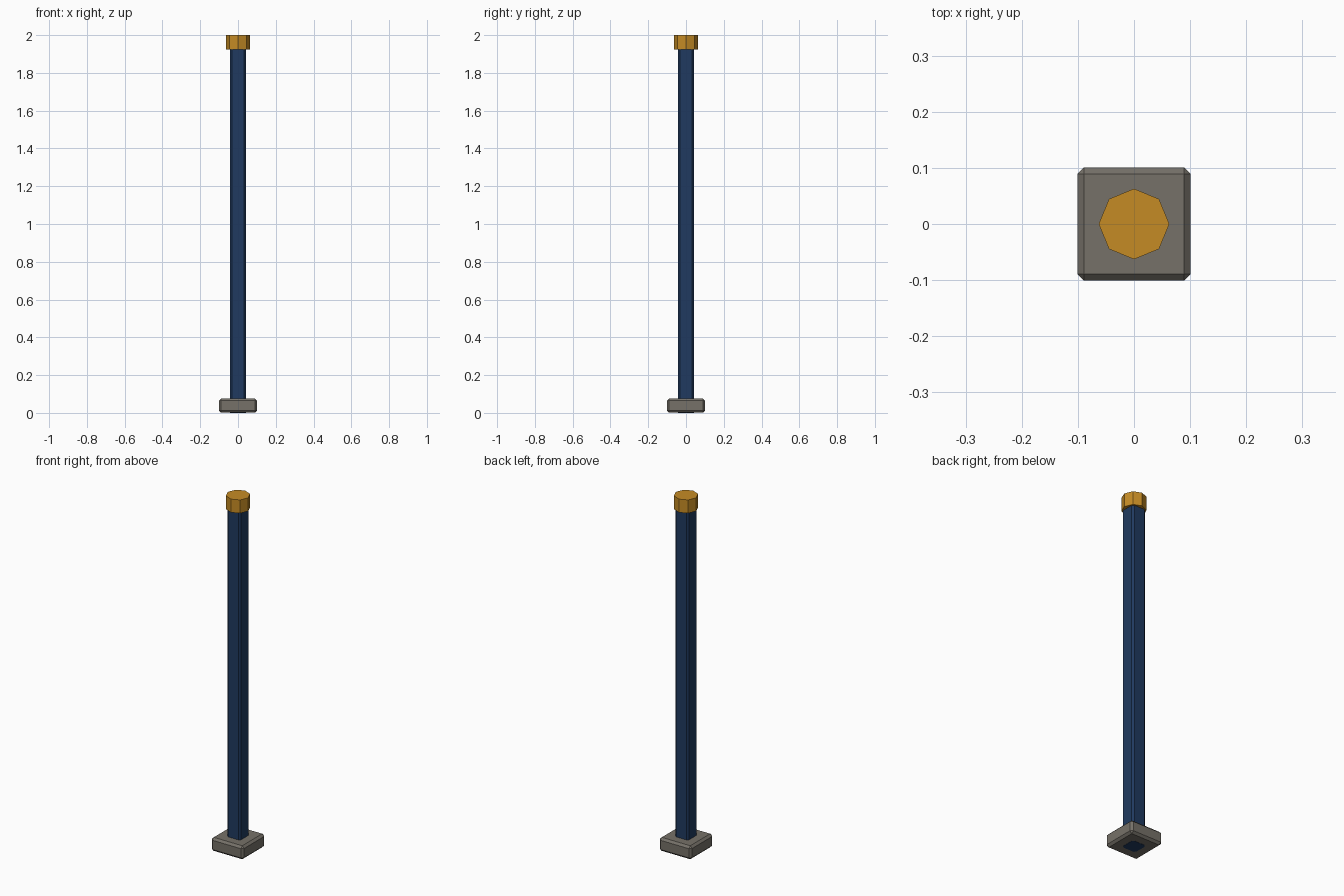
import bpy, bmesh, math

if "Cube" in bpy.data.objects:
    bpy.data.objects.remove(bpy.data.objects["Cube"])


def material(name, rgb):
    m = bpy.data.materials.new(name)
    m.diffuse_color = (*rgb, 1)
    m.use_nodes = True
    m.node_tree.nodes["Principled BSDF"].inputs["Base Color"].default_value = m.diffuse_color
    return m


navy = material("navy blue", (0.014, 0.042, 0.115))
grey = material("warm grey", (0.18, 0.165, 0.14))
gold = material("gold", (0.56, 0.26, 0.018))


def finish(bm, name, mat):
    mesh = bpy.data.meshes.new(name)
    bm.to_mesh(mesh)
    bm.free()
    mesh.materials.append(mat)
    ob = bpy.data.objects.new(name, mesh)
    bpy.context.collection.objects.link(ob)
    return ob


def bevelled_box(name, width, z0, z1, bevel, mat, upright_only=False):
    bm = bmesh.new()
    bmesh.ops.create_cube(bm, size=1)
    for v in bm.verts:
        v.co = (v.co.x * width, v.co.y * width, z0 + (v.co.z + 0.5) * (z1 - z0))
    edges = [e for e in bm.edges
             if not upright_only or abs(e.verts[0].co.z - e.verts[1].co.z) > 0.01]
    bmesh.ops.bevel(bm, geom=edges, offset=bevel, segments=1,
                    affect='EDGES', profile=0.5)
    return finish(bm, name, mat)


# Square foot with chamfered edges
bevelled_box("foot", 0.202, 0.001, 0.077, 0.012, grey)

# Chamfered post running through the foot, its end showing underneath
bevelled_box("post", 0.085, 0.0, 1.95, 0.01, navy, upright_only=True)

# Eight-sided cap
bm = bmesh.new()
bmesh.ops.create_cone(bm, cap_ends=True, segments=8, radius1=0.063,
                      radius2=0.063, depth=0.075)
bmesh.ops.translate(bm, verts=bm.verts, vec=(0, 0, 1.9625))
finish(bm, "cap", gold)
